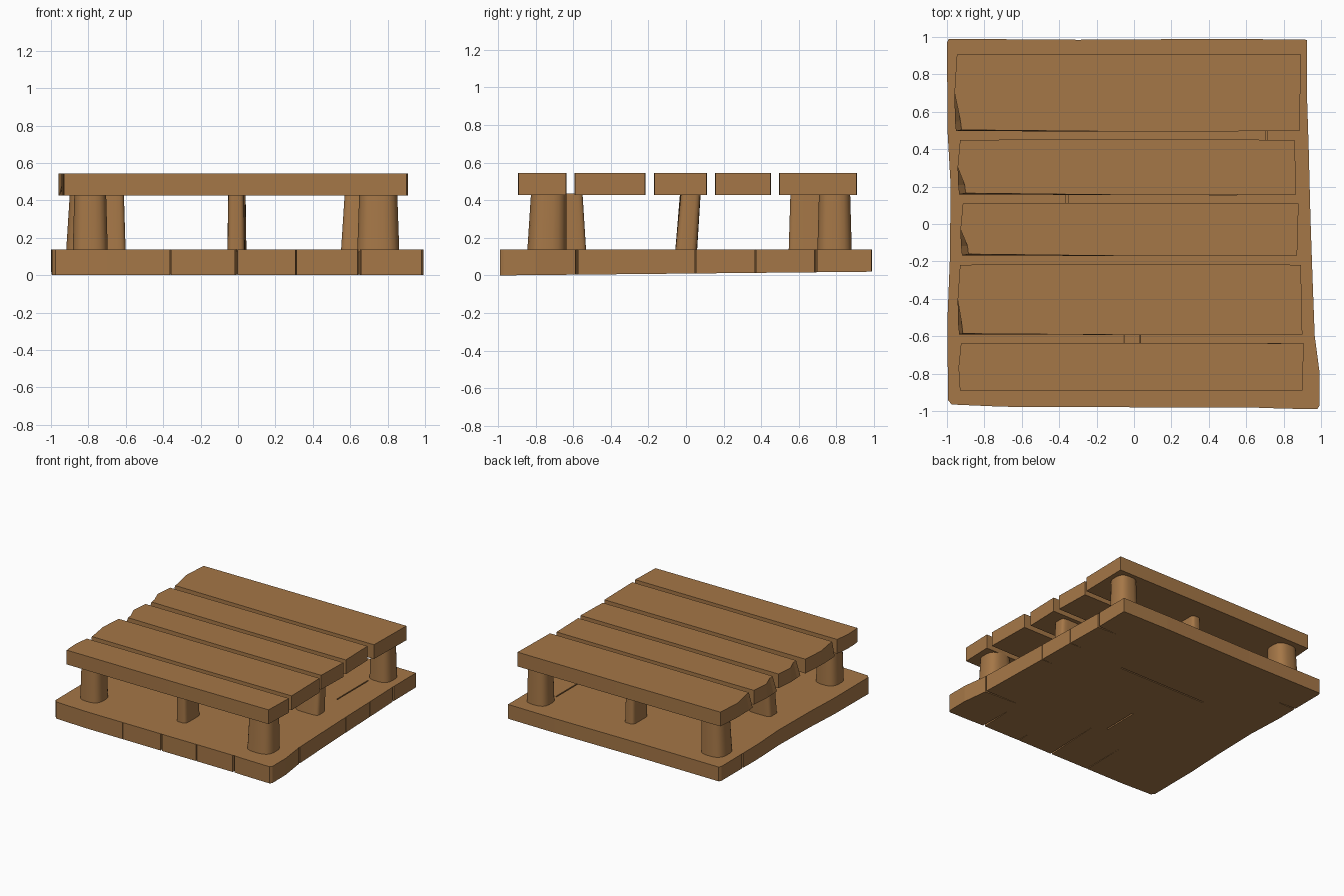
import bpy, bmesh, math

if "Cube" in bpy.data.objects:
    bpy.data.objects.remove(bpy.data.objects["Cube"])

wood = bpy.data.materials.new("warm brown wood")
wood.diffuse_color = (0.376, 0.184, 0.063, 1)
wood.use_nodes = True
wood.node_tree.nodes["Principled BSDF"].inputs["Base Color"].default_value = wood.diffuse_color


def add_object(name, bm):
    bmesh.ops.recalc_face_normals(bm, faces=bm.faces)
    me = bpy.data.meshes.new(name)
    bm.to_mesh(me)
    bm.free()
    me.materials.append(wood)
    ob = bpy.data.objects.new(name, me)
    bpy.context.collection.objects.link(ob)
    return ob


def loft(name, lower, upper):
    """Solid between two matching rings of 3D points."""
    bm = bmesh.new()
    a = [bm.verts.new(p) for p in lower]
    b = [bm.verts.new(p) for p in upper]
    n = len(a)
    for i in range(n):
        j = (i + 1) % n
        bm.faces.new((a[i], a[j], b[j], b[i]))
    caps = [bm.faces.new(a[::-1]), bm.faces.new(b)]
    bmesh.ops.triangulate(bm, faces=caps)
    return add_object(name, bm)


def notch(x, y, dx, dy, w=0.007):
    """Thin wedge-shaped crack running inward from an edge (counter-clockwise)."""
    length = math.hypot(dx, dy)
    px, py = -dy / length * w, dx / length * w
    return [(x + px, y + py), (x + dx, y + dy), (x - px, y - py)]


# Base slab: worn outline with cracks cut in from the edges
outline = [(-0.995, -0.94), (-0.975, -0.965), (-0.7, -0.977)]
outline += notch(-0.36, -0.978, 0.0, 0.42, 0.003)
outline += notch(-0.01, -0.98, 0.015, 0.5)
outline += notch(0.31, -0.98, 0.0, 0.12, 0.003)
outline += notch(0.648, -0.982, 0.0, 0.28, 0.009)
outline += [(0.80, -0.987), (0.98, -0.99), (0.993, -0.97), (0.993, -0.80)]
outline += notch(0.965, -0.58, -0.30, 0.01)
outline += [(0.955, -0.3)]
outline += notch(0.943, 0.05, -0.10, 0.0, 0.003)
outline += notch(0.935, 0.37, -0.12, 0.0, 0.003)
outline += notch(0.925, 0.69, -0.18, 0.0)
outline += [(0.925, 0.985), (0.5, 0.99), (-0.3, 0.985), (-0.99, 0.99), (-1.0, 0.97)]
outline += notch(-0.998, 0.69, 0.16, 0.0)
outline += [(-0.997, 0.5), (-0.98, 0.2), (-0.985, -0.2), (-0.997, -0.5)]
base = loft("base_slab",
            [(x, y, 0.010 + 0.010 * y) for x, y in outline],
            [(x, y, 0.137) for x, y in outline])

# Cracks grooved into the upper and lower faces of the base
cutters = bmesh.new()
for x, y, z, sx, sy in [(-0.36, 0.1, 0.137, 0.012, 0.5), (0.3, 0.16, 0.137, 0.5, 0.012),
                        (0.71, 0.47, 0.137, 0.010, 0.4), (-0.1, -0.28, 0.01, 0.012, 0.3),
                        (0.0, 0.33, 0.012, 0.8, 0.010)]:
    made = bmesh.ops.create_cube(cutters, size=1)["verts"]
    for v in made:
        v.co = (x + v.co.x * sx, y + v.co.y * sy, z + v.co.z * 0.03)
cut = add_object("crack_cutter", cutters)
cut.hide_render = True
cut.hide_set(True)
mod = base.modifiers.new("cracks", "BOOLEAN")
mod.operation = "DIFFERENCE"
mod.solver = "EXACT"
mod.object = cut

# Deck boards: x left, x right, y front, y back, chip depth at the left end
boards = [(-0.935, 0.900, -0.890, -0.638, 0.0),
          (-0.940, 0.900, -0.590, -0.218, 0.02),
          (-0.925, 0.872, -0.168, 0.110, 0.035),
          (-0.940, 0.867, 0.158, 0.450, 0.035),
          (-0.957, 0.885, 0.497, 0.907, 0.03)]
for k, (x0, x1, y0, y1, chip) in enumerate(boards):
    lean = 0.008 if k % 2 else -0.008
    low = [(x0 + 0.005, y0), (0.0, y0 - 0.003), (x1, y0), (x1 - lean, y1),
           (0.0, y1 + 0.002), (x0 + 0.01, y1), (x0 - 0.003, (y0 + y1) / 2), (x0, y0 + 0.05)]
    top = [(x + (chip if i in (0, 7) else 0), y + (chip * 0.2 if i == 0 else 0))
           for i, (x, y) in enumerate(low)]
    loft("deck_board_%d" % (k + 1), [(x, y, 0.427) for x, y in low],
         [(x, y, 0.544) for x, y in top])


def leg(name, cx, cy, rx, ry, power, lean=(0, 0), sides=20):
    """Upright post with rounded cross-section, slightly wider at the foot."""
    rings = []
    for z, s, t in ((0.125, 1.05, 0), (0.435, 0.95, 1)):
        ring = []
        for i in range(sides):
            a = 2 * math.pi * (i + 0.5) / sides
            c, d = math.cos(a), math.sin(a)
            ring.append((cx + lean[0] * t + s * rx * math.copysign(abs(c) ** power, c),
                         cy + lean[1] * t + s * ry * math.copysign(abs(d) ** power, d), z))
        rings.append(ring)
    ob = loft(name, *rings)
    bpy.context.view_layer.objects.active = ob
    bpy.ops.object.select_all(action="DESELECT")
    ob.select_set(True)
    bpy.ops.object.shade_smooth_by_angle(angle=math.radians(35))


# Corner legs (stout round posts)
leg("front_left_leg", -0.79, -0.735, 0.09, 0.09, 0.7)
leg("front_right_leg", 0.75, -0.74, 0.108, 0.1, 0.7, (0, 0.01))
leg("back_left_leg", -0.815, 0.765, 0.1, 0.1, 0.7, (0.01, 0))
leg("back_right_leg", 0.765, 0.79, 0.09, 0.088, 0.7)

# Middle legs (flat posts pointing inward)
leg("front_middle_leg", -0.01, -0.63, 0.045, 0.095, 0.4, (0, -0.01))
leg("back_middle_leg", 0.0, 0.645, 0.043, 0.095, 0.4)
leg("left_middle_leg", -0.70, 0.0, 0.095, 0.055, 0.4, (0, 0.02))
leg("right_middle_leg", 0.655, 0.0, 0.1, 0.056, 0.4, (0.01, 0.025))
